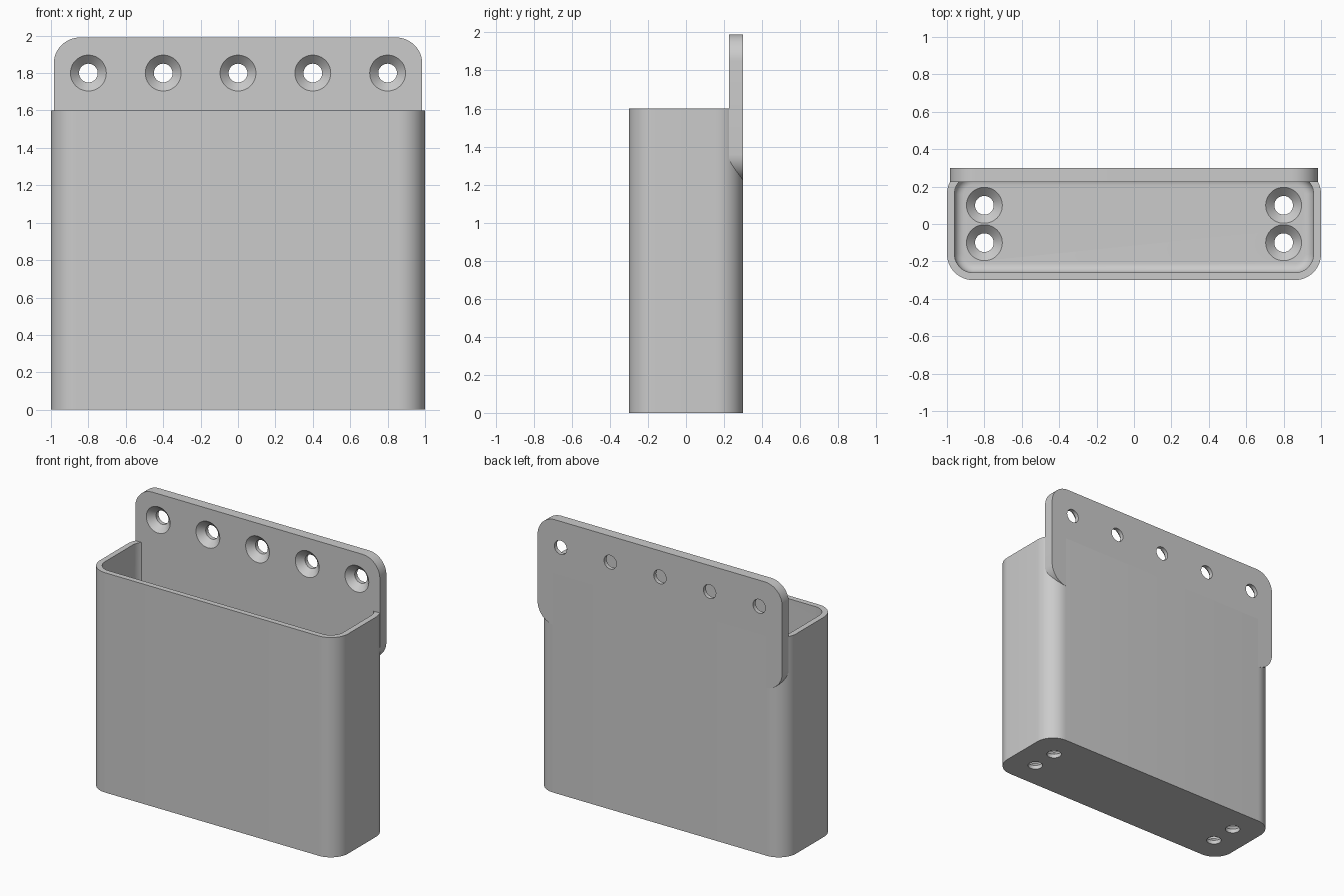
import bpy, bmesh
from math import sin, cos, pi
from mathutils import Matrix

cube = bpy.data.objects.get("Cube")
if cube:
    bpy.data.objects.remove(cube, do_unlink=True)

grey = bpy.data.materials.new("plain grey")
grey.use_nodes = True
grey.diffuse_color = (0.6, 0.6, 0.6, 1)
grey.node_tree.nodes["Principled BSDF"].inputs["Base Color"].default_value = (0.6, 0.6, 0.6, 1)

THICK = 0.075   # floor and plate thickness
WALL = 0.04


def rounded_rect(hx, hy, r, z, steps=12):
    """Ring of points around a rectangle with round corners."""
    ring = []
    for i, (sx, sy) in enumerate([(1, 1), (-1, 1), (-1, -1), (1, -1)]):
        for k in range(steps + 1):
            a = (i + k / steps) * pi / 2
            ring.append((sx * (hx - r) + r * cos(a), sy * (hy - r) + r * sin(a), z))
    return ring


def circle(cx, cy, r, z, n=48):
    return [(cx + r * cos(2 * pi * k / n), cy + r * sin(2 * pi * k / n), z) for k in range(n)]


def loft(bm, rings):
    """Skin a stack of rings and cap both ends."""
    rows = [[bm.verts.new(p) for p in ring] for ring in rings]
    for a, b in zip(rows, rows[1:]):
        for i in range(len(a)):
            j = (i + 1) % len(a)
            bm.faces.new((a[i], a[j], b[j], b[i]))
    bm.faces.new(rows[0][::-1])
    bm.faces.new(rows[-1])


def make(name, stacks, matrix):
    bm = bmesh.new()
    for rings in stacks:
        loft(bm, rings)
    bmesh.ops.recalc_face_normals(bm, faces=bm.faces)
    bm.transform(matrix)
    mesh = bpy.data.meshes.new(name)
    bm.to_mesh(mesh)
    bm.free()
    mesh.materials.append(grey)
    obj = bpy.data.objects.new(name, mesh)
    bpy.context.collection.objects.link(obj)
    return obj


def drill(obj, centres, matrix):
    """Cut countersunk screw holes, then shade the part."""
    profile = [(0.05, -0.1), (0.05, THICK - 0.046), (0.096, THICK), (0.096, THICK + 0.1)]
    cutter = make("hole_cutter", [[circle(x, y, r, z) for r, z in profile]
                                  for x, y in centres], matrix)
    cutter.hide_render = True
    mod = obj.modifiers.new("holes", 'BOOLEAN')
    mod.operation = 'DIFFERENCE'
    mod.solver = 'EXACT'
    mod.object = cutter
    bpy.ops.object.select_all(action='DESELECT')
    bpy.context.view_layer.objects.active = obj
    obj.select_set(True)
    bpy.ops.object.modifier_apply(modifier=mod.name)
    bpy.data.objects.remove(cutter, do_unlink=True)
    bpy.ops.object.shade_smooth_by_angle(angle=pi / 6)


# Open bin: outer wall, rim, inner wall and a fillet down to the floor
HX, HY, R, TOP, FILLET = 1.0, 0.3, 0.14, 1.6, 0.05
rings = [rounded_rect(HX, HY, R, 0), rounded_rect(HX, HY, R, TOP),
         rounded_rect(HX - WALL, HY - WALL, R - WALL, TOP)]
for k in range(7):
    a = k / 6 * pi / 2
    d = WALL + FILLET * (1 - cos(a))
    rings.append(rounded_rect(HX - d, HY - d, R - d, THICK + FILLET * (1 - sin(a))))
flat = Matrix.Identity(4)
bin_body = make("bin", [rings], flat)
drill(bin_body, [(x, y) for x in (-0.8, 0.8) for y in (-0.1, 0.1)], flat)

# Mounting plate standing along the back wall, holes opening to the front
upright = Matrix.Translation((0, HY, 1.605)) @ Matrix.Rotation(pi / 2, 4, 'X')
plate = make("mounting_plate", [[rounded_rect(0.985, 0.385, 0.14, z) for z in (0, THICK)]], upright)
drill(plate, [(0.4 * i, 0.195) for i in range(-2, 3)], upright)
